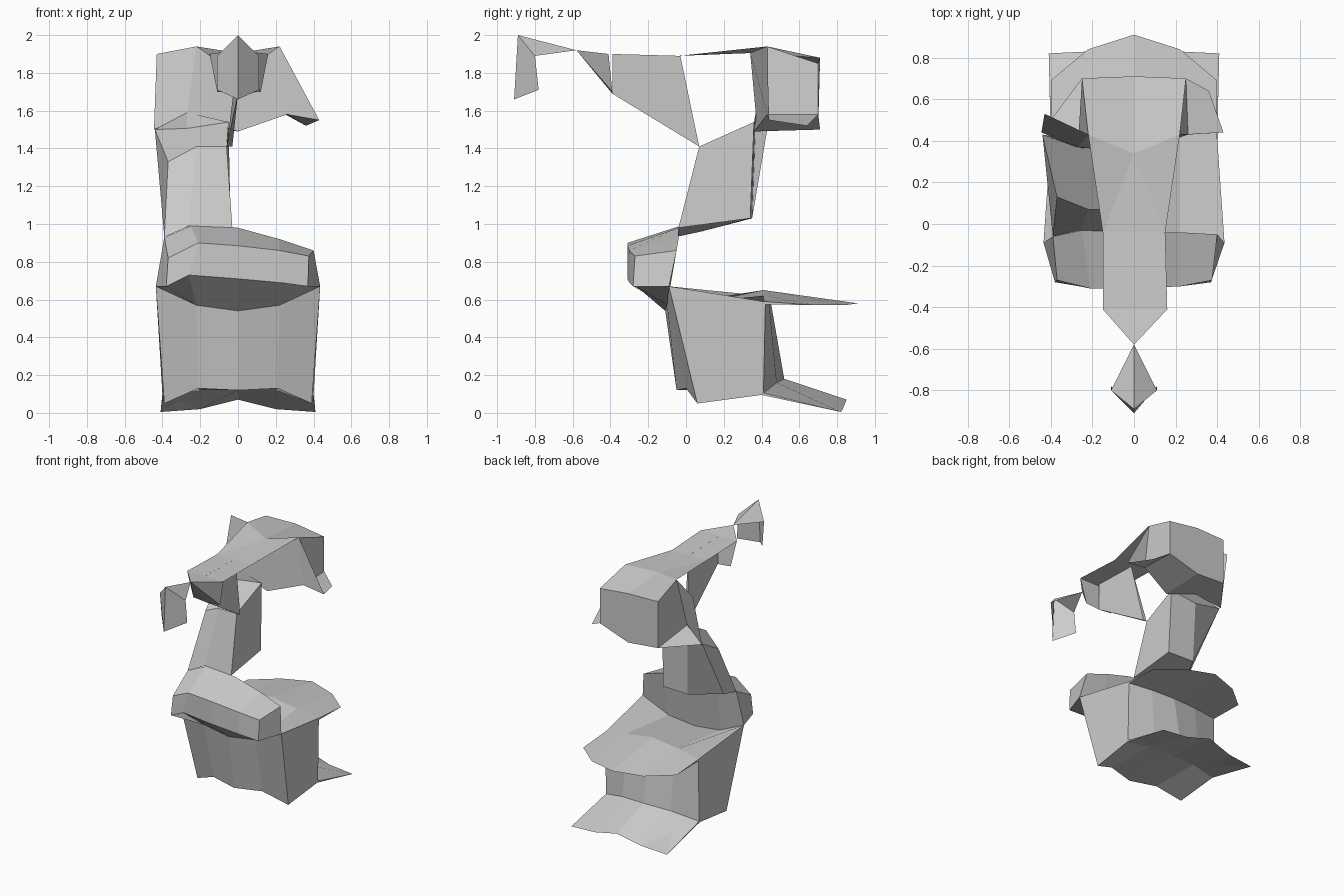
import bpy, bmesh


def build(name, verts, faces):
    me = bpy.data.meshes.new(name)
    me.from_pydata(verts, [], faces)
    bm = bmesh.new()
    bm.from_mesh(me)
    bmesh.ops.recalc_face_normals(bm, faces=bm.faces)
    bm.to_mesh(me)
    bm.free()
    ob = bpy.data.objects.new(name, me)
    bpy.context.collection.objects.link(ob)
    return ob


def loft(name, rings):
    """Bridge equal-length rings and cap both ends."""
    n, m = len(rings[0]), len(rings)
    faces = [(r * n + i, r * n + (i + 1) % n, (r + 1) * n + (i + 1) % n, (r + 1) * n + i)
             for r in range(m - 1) for i in range(n)]
    faces += [tuple(range(n)), tuple((m - 1) * n + i for i in range(n))]
    return build(name, [p for r in rings for p in r], faces)


def flip(ring):
    return [(-x, y, z) for x, y, z in ring]


# Bottom coil: block with two flaps at the back, mirrored side sections
side = [(.39, .06, .05), (.435, -.09, .67), (.40, .41, .59), (.40, .69, .57),
        (.40, .42, .575), (.40, .41, .105), (.41, .82, .005), (.40, .40, .095)]
mid = [(.21, .0, .13), (.22, -.10, .57), (.22, .41, .62), (.22, .84, .57),
       (.20, .44, .58), (.21, .48, .16), (.20, .83, .02), (.20, .42, .12)]
center = [(0, -.05, .12), (0, -.11, .54), (0, .41, .65), (0, .91, .58),
          (0, .45, .58), (0, .52, .18), (0, .85, .07), (0, .42, .12)]
loft("bottom_coil", [flip(side), flip(mid), center, mid, side])

# Middle coil: four-sided body lying across the front
loft("middle_coil", [
    [(-.39, -.06, .93), (-.37, -.27, .82), (-.38, -.28, .67), (-.435, -.09, .67)],
    [(-.25, -.03, .99), (-.21, -.31, .90), (-.26, -.30, .73), (-.22, -.10, .57)],
    [(0, -.04, .98), (0, -.31, .885), (0, -.31, .71), (0, -.11, .54)],
    [(.22, -.04, .92), (.22, -.30, .86), (.22, -.30, .69), (.22, -.10, .57)],
    [(.40, -.05, .86), (.375, -.27, .83), (.37, -.28, .67), (.435, -.09, .67)]])

# Neck rising on the left
loft("neck", [
    [(-.03, -.04, .98), (-.26, -.03, .99), (-.39, -.06, .93),
     (-.38, .08, .96), (-.26, .35, 1.03), (-.04, .34, 1.03)],
    [(-.06, .07, 1.41), (-.22, .07, 1.41), (-.37, .13, 1.33),
     (-.44, .43, 1.5), (-.27, .37, 1.59), (-.05, .36, 1.54)]])

# Upper coil behind the head
loft("upper_coil", [
    [(-.22, .43, 1.94), (0, .34, 1.905), (.22, .43, 1.94),
     (.26, .43, 1.58), (0, .36, 1.49), (-.27, .37, 1.58)],
    [(-.25, .70, 1.88), (0, .71, 1.88), (.25, .70, 1.85),
     (.25, .70, 1.58), (0, .71, 1.50), (-.25, .70, 1.52)]])
# Thin flaps on both sides of the upper coil
build("left_flap", [(-.22, .43, 1.94), (-.43, .53, 1.9), (-.445, .44, 1.5),
                    (-.27, .37, 1.58), (-.25, .70, 1.52)],
      [(0, 1, 2, 3), (3, 2, 4)])
build("right_flap", [(.22, .43, 1.94), (.43, .44, 1.55), (.26, .43, 1.58),
                     (.36, .64, 1.52), (.25, .70, 1.58)],
      [(0, 1, 2), (2, 1, 3, 4)])

# Top plate joining the head to the upper coil
build("crown_plate", [(-.15, -.41, 1.90), (.16, -.41, 1.90), (-.15, -.04, 1.89), (.15, -.04, 1.89),
                      (0, .34, 1.905), (-.22, .43, 1.94), (.22, .43, 1.94)],
      [(0, 1, 3, 2), (2, 3, 4), (2, 4, 5), (3, 6, 4)])

# Pointed snout
build("snout", [(0, -.58, 1.92), (-.15, -.41, 1.90), (.16, -.41, 1.90),
                (.12, -.39, 1.70), (0, -.39, 1.69), (-.11, -.39, 1.70)],
      [(0, 2, 1), (0, 3, 2), (0, 4, 3), (0, 5, 4), (0, 1, 5), (1, 2, 3, 4, 5)])

# Thin web from the snout down to the neck
build("throat_web", [(0, -.39, 1.69), (0, -.39, 1.90), (0, -.03, 1.89),
                     (-.03, .07, 1.41), (-.06, .07, 1.41)],
      [(0, 1, 2, 3), (0, 4, 2, 1), (0, 3, 4), (2, 4, 3)])

# Folded tongue in front
build("tongue", [(0, -.58, 1.92), (-.11, -.80, 1.89), (.11, -.80, 1.89),
                 (0, -.89, 2.0), (0, -.91, 1.66), (-.11, -.78, 1.71), (.11, -.78, 1.71)],
      [(0, 3, 1), (0, 2, 3), (1, 3, 4, 5), (3, 2, 6, 4)])
